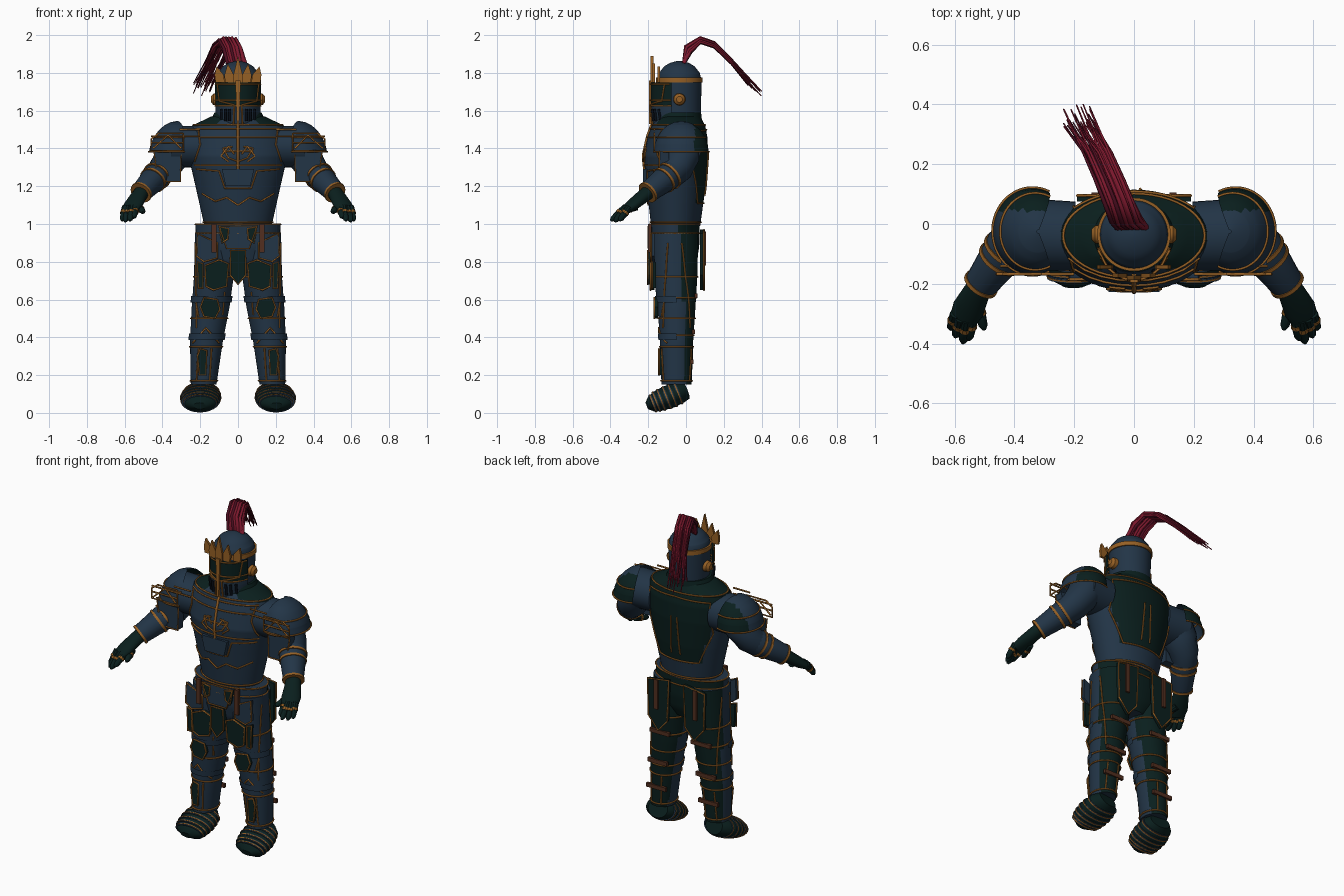
import bpy, bmesh, math, random
from mathutils import Vector

random.seed(4)
cube = bpy.data.objects.get("Cube")
if cube:
    bpy.data.objects.remove(cube)


def material(name, rgb):
    m = bpy.data.materials.new(name)
    m.use_nodes = True
    m.diffuse_color = (*rgb, 1)
    m.node_tree.nodes["Principled BSDF"].inputs["Base Color"].default_value = (*rgb, 1)
    return m


BLUE = material("steel_blue", (.016, .035, .062))
GREEN = material("deep_green", (.003, .0135, .0125))
GOLD = material("bronze_gold", (.3, .115, .018))
RED = material("plume_red", (.2, .009, .026))
WINE = material("plume_dark", (.07, .004, .014))
LEATHER = material("brown_leather", (.085, .028, .014))
BLACK = material("slit_black", (.002, .004, .008))
SIDES = (("left", 1), ("right", -1))
meshes = []


def finish(name, bm, mats, rule=None):
    bmesh.ops.recalc_face_normals(bm, faces=bm.faces)
    if rule:
        for f in bm.faces:
            f.material_index = int(rule(f.calc_center_median(), f.normal))
    me = bpy.data.meshes.new(name)
    bm.to_mesh(me)
    bm.free()
    for m in mats:
        me.materials.append(m)
    ob = bpy.data.objects.new(name, me)
    bpy.context.collection.objects.link(ob)
    meshes.append(ob)


def skin(name, loops, mats, rule=None, closed=True):
    """Bridge a list of point loops into one surface."""
    bm = bmesh.new()
    rows = [[bm.verts.new(p) for p in loop] for loop in loops]
    n = len(rows[0])
    for a, b in zip(rows, rows[1:]):
        for i in range(n if closed else n - 1):
            j = (i + 1) % n
            bm.faces.new((a[i], a[j], b[j], b[i]))
    if closed:
        bm.faces.new(rows[0])
        bm.faces.new(rows[-1])
    finish(name, bm, mats, rule)


def sample(rings, z):
    """Ellipse (cx, cy, rx, ry) of a profile at height z."""
    z = min(max(z, rings[0][0]), rings[-1][0])
    for a, b in zip(rings, rings[1:]):
        if z <= b[0]:
            t = (z - a[0]) / (b[0] - a[0])
            return [p + (q - p) * t for p, q in zip(a[1:], b[1:])]


def ellipse(rings, z, off=0, start=0, end=360, n=48):
    cx, cy, rx, ry = sample(rings, z)
    count = n if end - start == 360 else n + 1
    angles = [math.radians(start + (end - start) * i / n) for i in range(count)]
    return [(cx + (rx + off) * math.cos(a), cy + (ry + off) * math.sin(a), z) for a in angles]


def loft(name, rings, mats, rule=None, off=0, start=0, end=360):
    lo, hi = rings[0][0], rings[-1][0]
    steps = max(1, round((hi - lo) / .02))
    levels = sorted({round(lo + (hi - lo) * i / steps, 4) for i in range(steps + 1)} | {r[0] for r in rings})
    skin(name, [ellipse(rings, z, off, start, end) for z in levels], mats, rule, end - start == 360)


def tube(name, path, mats, rule=None, n=20):
    """Sweep ellipses (x, y, z, half width, half height) along a path."""
    pts = [Vector(p[:3]) for p in path]
    loops = []
    for i, p in enumerate(path):
        d = (pts[min(i + 1, len(pts) - 1)] - pts[max(i - 1, 0)]).normalized()
        side = d.cross(Vector((0, 0, 1))).normalized()
        up = side.cross(d)
        turns = [math.tau * k / n for k in range(n)]
        loops.append([pts[i] + side * p[3] * math.cos(a) + up * p[4] * math.sin(a) for a in turns])
    skin(name, loops, mats, rule)


def plate(name, pts, y, mat, thick=.012):
    """Flat outline in x and z, extruded along y."""
    skin(name, [[(x, y, z) for x, z in pts], [(x, y + thick, z) for x, z in pts]], [mat])


def box(name, centre, size, mat):
    bm = bmesh.new()
    bmesh.ops.create_cube(bm, size=1)
    for v in bm.verts:
        v.co = Vector(a * b + c for a, b, c in zip(v.co, size, centre))
    finish(name, bm, [mat])


def wires(name, lines, mat=GOLD, radius=.0046, taper=None):
    """Lines are (points, closed) pairs."""
    cu = bpy.data.curves.new(name, "CURVE")
    cu.dimensions = "3D"
    cu.bevel_depth, cu.bevel_resolution, cu.use_fill_caps = radius, 1, True
    for pts, closed in lines:
        sp = cu.splines.new("POLY")
        sp.points.add(len(pts) - 1)
        sp.use_cyclic_u = closed
        for i, p in enumerate(pts):
            sp.points[i].co = (*p, 1)
            sp.points[i].radius = taper(i / (len(pts) - 1)) if taper else 1
    cu.materials.append(mat)
    bpy.context.collection.objects.link(bpy.data.objects.new(name, cu))


def trace(rings, pts, side=-1, off=.003):
    """Lay a polyline of (x, z) on the front or back of a profile."""
    out = []
    for (xa, za), (xb, zb) in zip(pts, pts[1:]):
        for i in range(9):
            x, z = xa + (xb - xa) * i / 8, za + (zb - za) * i / 8
            cx, cy, rx, ry = sample(rings, z)
            u = max(-1, min(1, (x - cx) / rx))
            out.append((x, cy + side * (ry * math.sqrt(1 - u * u) + off), z))
    return out, False


def mirrored(pts):
    return [pts, [(-x, z) for x, z in pts]]


def edge(pts, y):
    return [(x, y, z) for x, z in pts], True


# Torso with a coloured back panel and neckline
torso = [(.99, 0, -.055, .178, .13), (1.2, 0, -.052, .225, .156), (1.36, 0, -.055, .262, .17),
         (1.46, 0, -.045, .264, .158), (1.52, 0, -.04, .245, .142), (1.57, 0, -.035, .14, .11)]
loft("torso", torso, [BLUE, GREEN], lambda c, n: (n.y > .1 and 1.11 < c.z and abs(c.x) < .13 + (c.z - 1.1) * .35)
     or (c.z > 1.52 and c.y > -.15))
chest = [(-.22, 1.505), (.22, 1.505)], [(-.23, 1.31), (.23, 1.31)], [(-.08, 1.385), (.08, 1.385)], [(-.2, 1.46), (.2, 1.46)]
lines = [trace(torso, p) for p in chest]
for motif in ([(.22, 1.29), (.1, 1.28), (.07, 1.19), (0, 1.19)], [(0, 1.33), (.05, 1.35), (.08, 1.4), (.03, 1.41)],
              [(.21, 1.5), (.2, 1.42), (.23, 1.33)], [(0, 1.1), (.06, 1.14), (.12, 1.12), (.19, 1.16)],
              [(.02, 1.37), (.05, 1.41), (.09, 1.36), (.05, 1.33)]):
    lines += [trace(torso, p) for p in mirrored(motif)]
for motif in ([(0, 1.5), (.2, 1.49), (.21, 1.3), (.13, 1.11), (0, 1.11)], [(.03, 1.15), (.02, 1.38)]):
    lines += [trace(torso, p, 1) for p in mirrored(motif)]
wires("torso_trim", lines + [(ellipse(torso, z, .002), True) for z in (1.01, 1.525)])
plate("chest_badge", [(-.085, 1.29), (.085, 1.29), (.065, 1.2), (-.065, 1.2)], -.228, BLUE, .03)
wires("chest_spine", [trace(torso, [(0, 1.22), (0, 1.37), (0, 1.54)])], GOLD, .008)

# Collar, helmet and visor
loft("collar", [(1.5, 0, -.04, .165, .13), (1.59, 0, -.04, .125, .12)], [BLUE, GREEN], lambda c, n: c.y > -.13)
helmet = [(1.5, 0, -.035, .108, .113), (1.76, 0, -.035, .117, .117), (1.8, 0, -.035, .108, .108),
          (1.835, 0, -.035, .08, .08), (1.853, 0, -.035, .05, .05), (1.863, 0, -.035, .012, .012)]
loft("helmet", helmet, [BLUE])
loft("helmet_band", [(1.75, 0, -.035, .123, .123), (1.776, 0, -.035, .123, .123)], [GOLD])
visor = [(1.5, 0, -.04, .112, .135), (1.6, 0, -.04, .123, .145), (1.75, 0, -.04, .126, .145)]
loft("visor", visor, [BLUE, GREEN], lambda c, n: c.z > 1.635, 0, 195, 345)
slits = [trace(visor, [(s * i * .022, 1.545), (s * i * .022, 1.61)]) for i in (2, 3, 4) for _, s in SIDES]
wires("visor_slits", slits, BLACK, .008)
lines = [trace(visor, [(-.12, z), (.12, z)]) for z in (1.625, 1.655, 1.74)]
lines += [trace(visor, p) for p in mirrored([(.025, 1.5), (.02, 1.63), (.1, 1.65), (.11, 1.74)])]
wires("visor_trim", lines)
plate("nose_bar", [(-.006, 1.53), (.006, 1.53), (.014, 1.76), (-.014, 1.76)], -.195, GOLD)
for x, top in ((0, 1.89), (.045, 1.85), (.095, 1.835), (-.045, 1.85), (-.095, 1.835)):
    plate("crown_point", [(x - .024, 1.75), (x + .024, 1.75), (x * 1.05 + .024, 1.79), (x * 1.2, top),
                          (x * 1.05 - .024, 1.79)], -.187 + x * x * 4, GOLD, .014)
for tag, s in SIDES:
    tube(tag + "_ear_disc", [(s * x, -.035, 1.66, r, r) for x, r in ((.105, .033), (.13, .03), (.143, .016))], [GOLD])

# Plume of arching strands
strands = {RED: [], WINE: []}
for i in range(36):
    b, j, k = random.uniform(-.06, .04), random.uniform(-.016, .016), random.uniform(-.06, .035)
    stops = [(b, -.012, 1.85), (b - .02, .012 - j, 1.925 + j), (b - .045, .075, 1.973 + j), (b - .075, .15, 1.948 + j),
             (b - .115, .24, 1.86 + j), (b - .18, .37 + k, 1.715 - k * .8 + j)]
    strands[WINE if i % 4 == 0 else RED].append((stops, False))
for mat, name in ((RED, "plume"), (WINE, "plume_shadow_strands")):
    wires(name, strands[mat], mat, .01, lambda t: 1.05 - .8 * t)

# Hips, belt and crotch guard
hips = [(.74, 0, -.055, .1, .085), (.8, 0, -.058, .19, .115), (.88, 0, -.06, .222, .13), (1.0, 0, -.06, .225, .132)]
loft("hips", hips, [BLUE, GREEN], lambda c, n: n.y > .25)
wires("belt_trim", [(ellipse(hips, z, .001), True) for z in (.998, .95)])
guard = [(-.04, .86), (.04, .86), (.042, .73), (0, .68), (-.042, .73)]
plate("crotch_guard", guard, -.2, GREEN, .03)
flap = [(-.1, .99), (.1, .99), (.06, .87), (-.06, .87)]
plate("belt_flap", flap, -.196, BLUE)
wires("guard_trim", [edge(guard, -.202), edge(flap, -.198)])

for tag, s in SIDES:
    # Leg with ring joints
    leg = [(.15, s * .182, -.05, .068, .08), (.38, s * .167, -.05, .087, .088), (.56, s * .145, -.05, .1, .1),
           (.72, s * .128, -.055, .105, .115), (.95, s * .12, -.06, .108, .125)]
    loft(tag + "_leg", leg, [BLUE, GREEN], lambda c, n: n.y > (.25 if c.z > .58 else .5))
    lines = [(ellipse(leg, z, .002), True) for z in (.17, .35, .41, .5, .61, .72)]
    lines += [trace(leg, [(s * x, .17), (s * (x - .01), .34)], side) for x in (.15, .22) for side in (-1, 1)]
    lines += [trace(leg, [(s * .22, .45), (s * .225, .9)], side) for side in (-1, 1)]
    lines += [trace(leg, [(s * x, z) for x, z in p]) for p in (((.1, .37), (.17, .45), (.24, .37)),
                                                             ((.08, .52), (.07, .64)), ((.21, .51), (.225, .6)))]
    wires(tag + "_leg_trim", lines)
    for z in (.62, .42):
        loft(tag + "_leg_cuff", [(h, *sample(leg, h)) for h in (z - .035, z)], [BLUE], None, .008, 180, 360)
    # Knee, thigh, shin and hip plates
    shapes = (("knee", GREEN, -.168, [(.11, .6), (.18, .61), (.2, .56), (.18, .51), (.12, .5), (.095, .55)]),
              ("thigh", GREEN, -.188, [(.05, .79), (.1, .81), (.175, .78), (.17, .67), (.13, .65), (.06, .67)]),
              ("upper_thigh", BLUE, -.186, [(.11, .9), (.215, .95), (.22, .83), (.18, .8), (.11, .82)]),
              ("side_thigh", GREEN, -.18, [(.185, .79), (.215, .8), (.21, .66), (.185, .66)]),
              ("belt", GREEN, -.199, [(.05, .975), (.1, .985), (.085, .9), (.055, .92)]),
              ("shin", GREEN, -.143, [(.165, .33), (.2, .34), (.215, .3), (.205, .2), (.17, .2)]),
              ("rear_hip", GREEN, .075, [(.05, .97), (.19, .95), (.185, .73), (.12, .65), (.06, .72)]))
    for part, mat, y, pts in shapes:
        pts = [(s * x, z) for x, z in pts]
        plate(tag + "_" + part + "_plate", pts, y, mat, .02)
        wires(tag + "_" + part + "_plate_trim", [edge(pts, y + .02 if y > 0 else y)], GOLD, .005)
    box(tag + "_belt_strap", (s * .128, -.192, .925), (.026, .018, .15), LEATHER)
    box(tag + "_rear_strap", (s * .13, .1, .87), (.024, .012, .18), LEATHER)
    for z in (.27, .43, .62):
        cx, cy, rx, ry = sample(leg, z)
        box(tag + "_calf_strap", (cx, cy + ry - .002, z), (.13, .016, .024), LEATHER)
    # Foot with overlapping blue bands edged in gold
    foot = [(.188, .0, .122, .06, .05), (.192, -.03, .11, .09, .058), (.197, -.09, .085, .106, .062),
            (.2, -.15, .062, .1, .055), (.202, -.185, .046, .08, .042), (.202, -.208, .037, .035, .018)]
    foot = [(s * x, y, z, w, h) for x, y, z, w, h in foot]
    tube(tag + "_foot", foot, [GREEN], None, 32)
    for a, b in zip(foot[1:4], foot[2:5]):
        for t in (.2, .7):
            x, y, z, w, h = [p + (q - p) * t for p, q in zip(a, b)]
            for part, mat, d, grow in (("blue_band", BLUE, .007, .003), ("gold_band", GOLD, .0025, .005)):
                ends = [(x, y + e, z + e * .4, w + grow, h + grow) for e in (d, -d)]
                tube(tag + "_foot_" + part, ends, [mat], None, 32)

    # Shoulder bridge, pauldron dome and flat frame
    tube(tag + "_shoulder_bridge", [(s * .2, -.04, 1.41, .115, .11), (s * .35, -.035, 1.41, .12, .11)], [BLUE], None, 32)
    dome = [(1.38 + .165 * math.sin(a), s * (.34 - .02 * math.sin(a)), -.025, .132 * math.cos(a), .145 * math.cos(a))
            for a in (math.radians(d) for d in (0, 15, 30, 45, 60, 75, 88))]
    span = (-115, 115) if s > 0 else (65, 295)
    loft(tag + "_pauldron", dome, [BLUE, GREEN], lambda c, n: c.y > .045, 0, *span)
    wires(tag + "_pauldron_trim", [(ellipse(dome, z, .002, *span), False) for z in (1.383, 1.46)])
    frame = [(s * x, z) for x, z in ((.29, 1.48), (.42, 1.48), (.46, 1.45), (.46, 1.39), (.29, 1.39))]
    brace = [[(s * x, -.168, z) for x, z in p] for p in (((.2, 1.5), (.31, 1.5)), ((.2, 1.465), (.46, 1.465)),
                                                        ((.3, 1.4), (.37, 1.47), (.45, 1.4)), ((.29, 1.43), (.46, 1.43)))]
    wires(tag + "_shoulder_frame", [edge(frame, -.168)] + [(p, False) for p in brace], GOLD, .005)
    # Arm, vambrace and arm plate
    tube(tag + "_upper_arm", [(s * .3, -.025, 1.45, .1, .1), (s * .355, -.03, 1.35, .1, .09),
                              (s * .395, -.045, 1.29, .082, .08), (s * .43, -.085, 1.25, .07, .07)], [BLUE])
    arm = [(s * .385, -.03, 1.3, .06, .06), (s * .42, -.075, 1.265, .078, .074), (s * .515, -.205, 1.165, .056, .055)]
    tube(tag + "_forearm", arm, [BLUE])
    for t in (.1, .32, .97):
        ends = [(*Vector(arm[1][:3]).lerp(Vector(arm[2][:3]), t + d), .083 - .022 * t, .08 - .021 * t) for d in (-.035, .035)]
        tube(tag + "_arm_band", ends, [GOLD])
    cover = [(s * x, z) for x, z in ((.3, 1.385), (.445, 1.385), (.43, 1.27), (.38, 1.225), (.305, 1.225))]
    plate(tag + "_arm_plate", cover, -.14, BLUE, .05)
    wires(tag + "_arm_plate_trim", [edge(cover, -.141)])
    # Gauntlet with fingers
    palm = [(.505, -.19, 1.175, .04, .038), (.53, -.235, 1.14, .046, .035), (.555, -.285, 1.1, .054, .03),
            (.572, -.32, 1.075, .046, .022)]
    tube(tag + "_gauntlet", [(s * p[0], *p[1:]) for p in palm], [GREEN])
    fingers = ((.54, -.31, .553, -.385, 1.035), (.56, -.32, .572, -.395, 1.02), (.58, -.315, .597, -.375, 1.015),
               (.597, -.3, .613, -.35, 1.02), (.525, -.26, .502, -.35, 1.065))
    for xa, ya, xb, yb, z in fingers:
        p, q = Vector((s * xa, ya, 1.09)), Vector((s * xb, yb, z))
        tube(tag + "_finger", [(*p.lerp(q, t), r, r) for t, r in ((0, .019), (.5, .018), (.9, .015), (1.05, .006))],
             [GREEN], None, 10)
        tube(tag + "_finger_band", [(*p.lerp(q, t), .0205, .0205) for t in (.36, .5)], [GOLD], None, 10)

# Smooth shading with crisp edges
bpy.ops.object.select_all(action="DESELECT")
for ob in meshes:
    ob.select_set(True)
bpy.context.view_layer.objects.active = meshes[0]
bpy.ops.object.shade_smooth_by_angle(angle=math.radians(35))
